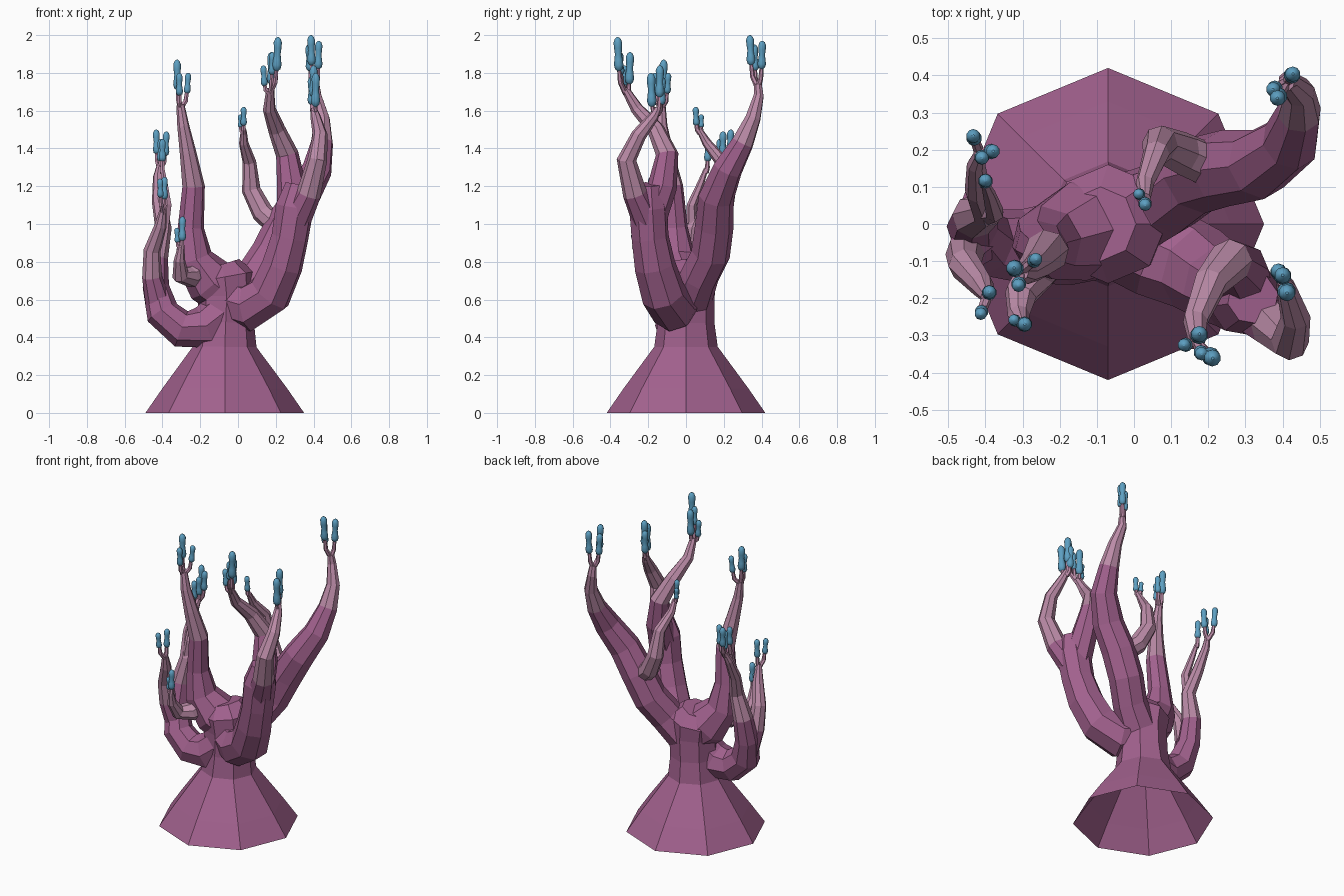
import bpy, bmesh, math
from mathutils import Vector


def make_mat(name, rgb):
    m = bpy.data.materials.new(name)
    m.diffuse_color = (*rgb, 1)
    return m


PURPLE = make_mat("purple_bark", (0.36, 0.12, 0.27))
PINK = make_mat("pink_bark", (0.50, 0.26, 0.39))
BLUE = make_mat("blue_bud", (0.11, 0.35, 0.54))


def tube(name, pts, sides=8, mats=(PURPLE,), pink_from=99, caps=(True, True), smooth=False):
    """Faceted tube through (x, y, z, radius) points."""
    bm = bmesh.new()
    P = [Vector(p[:3]) for p in pts]
    rings, old_t, u = [], None, None
    for i, p in enumerate(P):
        t = (P[min(i + 1, len(P) - 1)] - P[max(i - 1, 0)]).normalized()
        if u is None:
            ref = Vector((0, 1, 0)) if abs(t.y) < 0.9 else Vector((1, 0, 0))
            u = (ref - t * ref.dot(t)).normalized()
        else:
            u = (old_t.rotation_difference(t) @ u).normalized()
        old_t = t
        v = t.cross(u)
        rings.append([bm.verts.new(p + pts[i][3] * (u * math.cos(a) + v * math.sin(a)))
                      for a in (2 * math.pi * k / sides for k in range(sides))])
    for i in range(len(rings) - 1):
        for k in range(sides):
            j = (k + 1) % sides
            f = bm.faces.new((rings[i][k], rings[i][j], rings[i + 1][j], rings[i + 1][k]))
            f.material_index = 1 if i >= pink_from else 0
            f.smooth = smooth
    if caps[0]:
        bm.faces.new(rings[0][::-1])
    if caps[1]:
        bm.faces.new(rings[-1]).material_index = 1 if pink_from < 99 else 0
    bmesh.ops.recalc_face_normals(bm, faces=bm.faces)
    me = bpy.data.meshes.new(name)
    bm.to_mesh(me)
    bm.free()
    for m in mats:
        me.materials.append(m)
    ob = bpy.data.objects.new(name, me)
    bpy.context.collection.objects.link(ob)
    return ob


BOTH = (PURPLE, PINK)

# Flared eight-sided trunk, open underneath
tube("trunk", [(-0.07, 0, 0, 0.42), (-0.07, 0, 0.13, 0.33), (-0.07, 0, 0.35, 0.168),
               (-0.065, 0, 0.48, 0.15), (-0.06, 0, 0.62, 0.152), (-0.07, 0, 0.72, 0.16),
               (-0.09, 0, 0.785, 0.10)], caps=(False, True))

# Main limbs
tube("back_right_limb", [
    (-0.02, 0.02, 0.60, 0.12), (0.09, 0.07, 0.72, 0.105), (0.17, 0.13, 0.84, 0.105),
    (0.245, 0.15, 0.99, 0.103), (0.335, 0.16, 1.14, 0.095), (0.42, 0.22, 1.29, 0.08),
    (0.445, 0.30, 1.43, 0.06), (0.445, 0.355, 1.56, 0.042), (0.415, 0.385, 1.68, 0.028),
    (0.41, 0.38, 1.74, 0.022)], mats=BOTH, pink_from=6)
tube("front_right_limb", [
    (-0.08, -0.01, 0.60, 0.12), (0.06, -0.07, 0.56, 0.13), (0.17, -0.12, 0.63, 0.12),
    (0.235, -0.165, 0.78, 0.11), (0.275, -0.19, 0.93, 0.10), (0.30, -0.20, 1.09, 0.103),
    (0.32, -0.20, 1.21, 0.07)])
tube("inner_front_branch", [
    (0.29, -0.18, 1.05, 0.085), (0.285, -0.125, 1.2, 0.078), (0.26, -0.10, 1.37, 0.06),
    (0.205, -0.16, 1.5, 0.046), (0.165, -0.26, 1.61, 0.034), (0.17, -0.32, 1.71, 0.022)],
    mats=BOTH, pink_from=2)
tube("outer_front_branch", [
    (0.31, -0.21, 1.03, 0.08), (0.375, -0.27, 1.16, 0.065), (0.42, -0.315, 1.34, 0.052),
    (0.435, -0.25, 1.47, 0.04), (0.41, -0.17, 1.57, 0.027), (0.40, -0.15, 1.61, 0.018)],
    mats=BOTH, pink_from=1)
tube("inner_back_branch", [
    (0.22, 0.15, 0.98, 0.06), (0.13, 0.19, 1.06, 0.058), (0.07, 0.215, 1.18, 0.05),
    (0.06, 0.19, 1.33, 0.036), (0.03, 0.11, 1.43, 0.025), (0.03, 0.07, 1.5, 0.015)],
    mats=BOTH, pink_from=0)
tube("left_limb", [
    (-0.04, 0.01, 0.62, 0.13), (-0.15, -0.02, 0.70, 0.135), (-0.235, -0.05, 0.82, 0.10),
    (-0.25, -0.06, 0.98, 0.07), (-0.235, -0.075, 1.2, 0.06), (-0.265, -0.11, 1.38, 0.044),
    (-0.29, -0.13, 1.52, 0.032), (-0.305, -0.13, 1.63, 0.022)], mats=BOTH, pink_from=4)
tube("front_left_branch", [
    (-0.17, -0.03, 0.78, 0.06), (-0.255, -0.12, 0.72, 0.058), (-0.305, -0.19, 0.73, 0.045),
    (-0.31, -0.245, 0.81, 0.03), (-0.30, -0.27, 0.89, 0.016)], mats=BOTH, pink_from=0)
tube("low_left_limb", [
    (-0.05, -0.02, 0.55, 0.12), (-0.18, -0.05, 0.45, 0.115), (-0.30, -0.06, 0.445, 0.10),
    (-0.40, -0.05, 0.53, 0.09), (-0.435, -0.01, 0.67, 0.07), (-0.43, 0.02, 0.82, 0.06),
    (-0.395, 0.035, 0.98, 0.044), (-0.42, 0.09, 1.12, 0.036), (-0.425, 0.16, 1.25, 0.025),
    (-0.415, 0.19, 1.31, 0.016)], mats=BOTH, pink_from=5)
tube("low_left_outer_branch", [
    (-0.42, -0.04, 0.58, 0.07), (-0.455, -0.08, 0.72, 0.053), (-0.455, -0.11, 0.86, 0.045),
    (-0.41, -0.165, 0.99, 0.033), (-0.395, -0.195, 1.08, 0.018)], mats=BOTH, pink_from=1)
tube("low_left_inner_twig", [
    (-0.40, 0.03, 0.95, 0.035), (-0.375, 0.03, 1.1, 0.026), (-0.39, 0.08, 1.22, 0.018),
    (-0.40, 0.105, 1.29, 0.012)], sides=6, mats=BOTH, pink_from=0)

# Bud clusters: twig end, then buds as (x, y, bottom z, top z)
CLUSTERS = [
    ((0.41, 0.38, 1.72), [(0.425, 0.40, 1.82, 1.97), (0.39, 0.345, 1.84, 2.0), (0.38, 0.365, 1.81, 1.95)]),
    ((0.17, -0.32, 1.69), [(0.205, -0.355, 1.81, 1.99), (0.175, -0.30, 1.74, 1.91),
                           (0.18, -0.345, 1.79, 1.91), (0.14, -0.325, 1.73, 1.84)]),
    ((0.40, -0.15, 1.58), [(0.39, -0.13, 1.63, 1.78), (0.41, -0.18, 1.62, 1.80), (0.40, -0.14, 1.67, 1.84)]),
    ((-0.305, -0.13, 1.61), [(-0.32, -0.12, 1.71, 1.87), (-0.27, -0.10, 1.69, 1.80), (-0.31, -0.16, 1.68, 1.80)]),
    ((0.03, 0.075, 1.48), [(0.03, 0.055, 1.52, 1.62), (0.015, 0.08, 1.51, 1.58)]),
    ((-0.415, 0.19, 1.29), [(-0.43, 0.23, 1.37, 1.50), (-0.385, 0.195, 1.36, 1.49), (-0.41, 0.18, 1.33, 1.45)]),
    ((-0.40, 0.105, 1.27), [(-0.40, 0.115, 1.33, 1.45)]),
    ((-0.395, -0.195, 1.06), [(-0.41, -0.235, 1.14, 1.24), (-0.39, -0.185, 1.13, 1.25)]),
    ((-0.30, -0.27, 0.87), [(-0.295, -0.27, 0.91, 1.04), (-0.32, -0.26, 0.90, 0.98)]),
]
# Twin-lobed bud profile: (height fraction, radius fraction)
BUD = [(0, 0.3), (0.06, 0.8), (0.18, 1), (0.34, 0.85), (0.5, 0.7), (0.68, 0.85),
       (0.84, 0.9), (0.95, 0.6), (1, 0.15)]
for end, buds in CLUSTERS:
    ex, ey, ez = end
    for x, y, z0, z1 in buds:
        # Thin stalk bending outward, then up into the bud
        tube("bud_stalk", [(ex, ey, ez, 0.015),
                           (ex + (x - ex) * 0.8, ey + (y - ey) * 0.8, ez + (z0 - ez) * 0.5, 0.013),
                           (x, y, z0 + 0.015, 0.010)], sides=6, mats=(PINK,))
        h = z1 - z0
        r = 0.010 + 0.085 * h
        dx, dy = (x - ex) * 0.2, (y - ey) * 0.2
        tube("bud", [(x + dx * f, y + dy * f, z0 + h * f, r * q) for f, q in BUD],
             sides=10, mats=(BLUE,), smooth=True)
